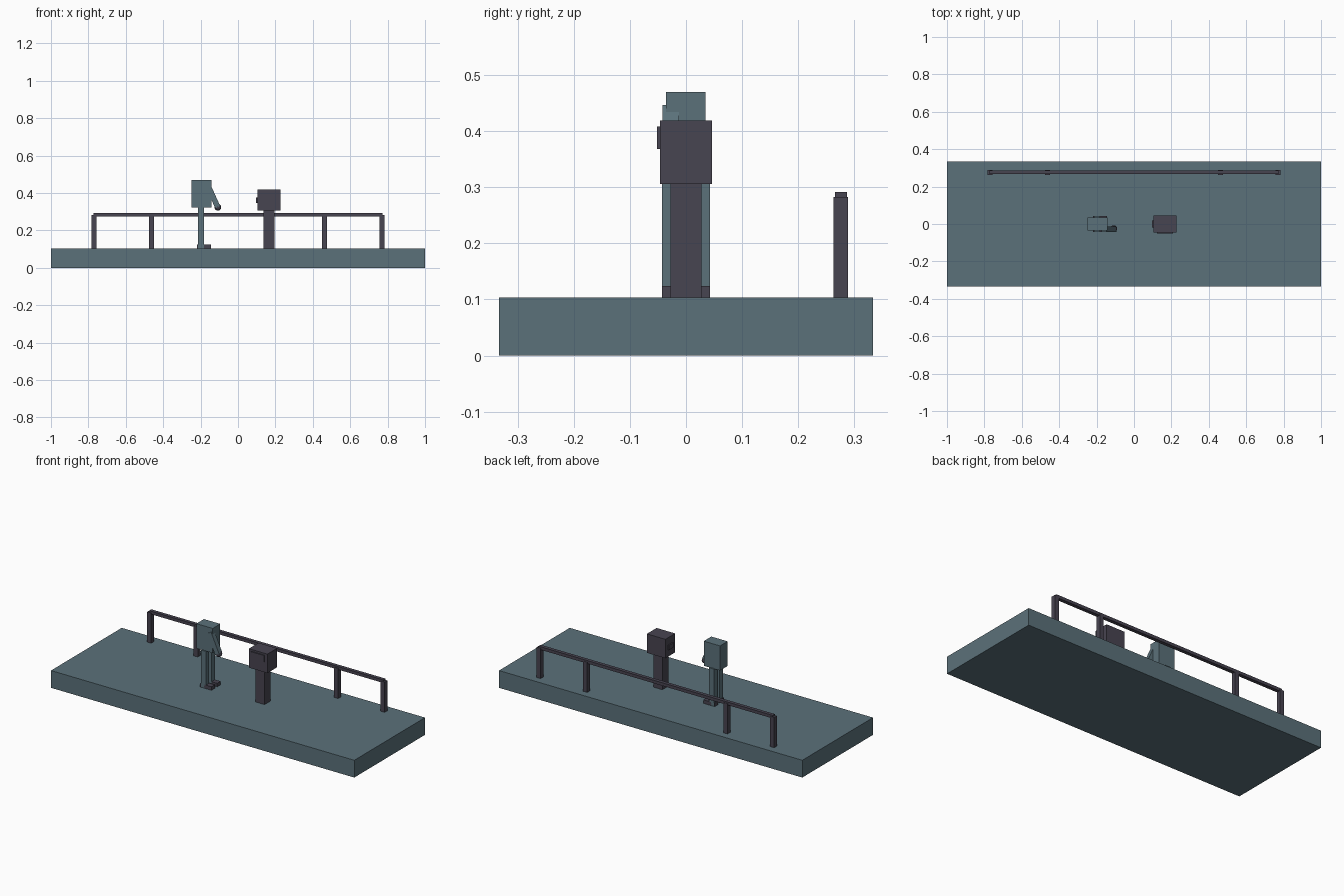
import bpy
import math

cube = bpy.data.objects.get("Cube")
if cube:
    bpy.data.objects.remove(cube, do_unlink=True)


def material(name, rgb):
    mat = bpy.data.materials.new(name)
    mat.use_nodes = True
    mat.diffuse_color = (*rgb, 1)
    mat.node_tree.nodes["Principled BSDF"].inputs["Base Color"].default_value = (*rgb, 1)
    return mat


slate = material("slate teal", (0.105, 0.165, 0.195))
charcoal = material("charcoal violet", (0.064, 0.058, 0.082))


def box(name, mat, x, y, z):
    """Axis-aligned box from (min, max) pairs."""
    spans = (x, y, z)
    bpy.ops.mesh.primitive_cube_add(size=1, location=[(a + b) / 2 for a, b in spans])
    ob = bpy.context.object
    ob.name = name
    ob.scale = [b - a for a, b in spans]
    bpy.ops.object.transform_apply(location=False, rotation=False)
    ob.data.materials.append(mat)
    return ob


FLOOR = 0.103

# Platform slab
box("platform", slate, (-1, 1), (-0.333, 0.333), (0, FLOOR))

# Railing along the back edge
for i, x in enumerate((-0.77, -0.463, 0.463, 0.77)):
    box(f"railing_post_{i + 1}", charcoal, (x - 0.0135, x + 0.0135),
        (0.263, 0.289), (FLOOR, 0.283))
box("railing_bar", charcoal, (-0.772, 0.772), (0.266, 0.287), (0.274, 0.292))

# Standing figure facing +x
box("figure_torso", slate, (-0.249, -0.142), (-0.036, 0.035), (0.323, 0.47))
for side, s in (("left", 1), ("right", -1)):
    span = sorted((s * 0.011, s * 0.043))
    box(f"figure_{side}_leg", slate, (-0.214, -0.182), span, (FLOOR, 0.325))
    box(f"figure_{side}_foot", charcoal, (-0.219, -0.145), span, (FLOOR, 0.124))

# Slanting arm with a round hand
shoulder, hand, arm_y = (-0.161, 0.441), (-0.108, 0.324), -0.027
dx, dz = hand[0] - shoulder[0], hand[1] - shoulder[1]
length = math.hypot(dx, dz)
arm = box("figure_arm", slate, (-0.0145, 0.0145), (-0.0145, 0.0145),
          (-length / 2, length / 2))
arm.location = ((shoulder[0] + hand[0]) / 2, arm_y, (shoulder[1] + hand[1]) / 2)
arm.rotation_euler.y = math.atan2(-dx, -dz)
bpy.ops.mesh.primitive_uv_sphere_add(segments=12, ring_count=8, radius=0.018,
                                     location=(hand[0], -0.025, hand[1]))
ball = bpy.context.object
ball.name = "figure_hand"
ball.data.materials.append(charcoal)

# Pedestal machine facing the figure
box("machine_pedestal", charcoal, (0.136, 0.195), (-0.028, 0.028), (FLOOR, 0.31))
box("machine_head", charcoal, (0.104, 0.226), (-0.046, 0.046), (0.306, 0.419))
box("machine_side_panel", charcoal, (0.122, 0.208), (-0.052, -0.045), (0.368, 0.408))
box("machine_button", charcoal, (0.097, 0.105), (-0.02, 0.02), (0.347, 0.375))
